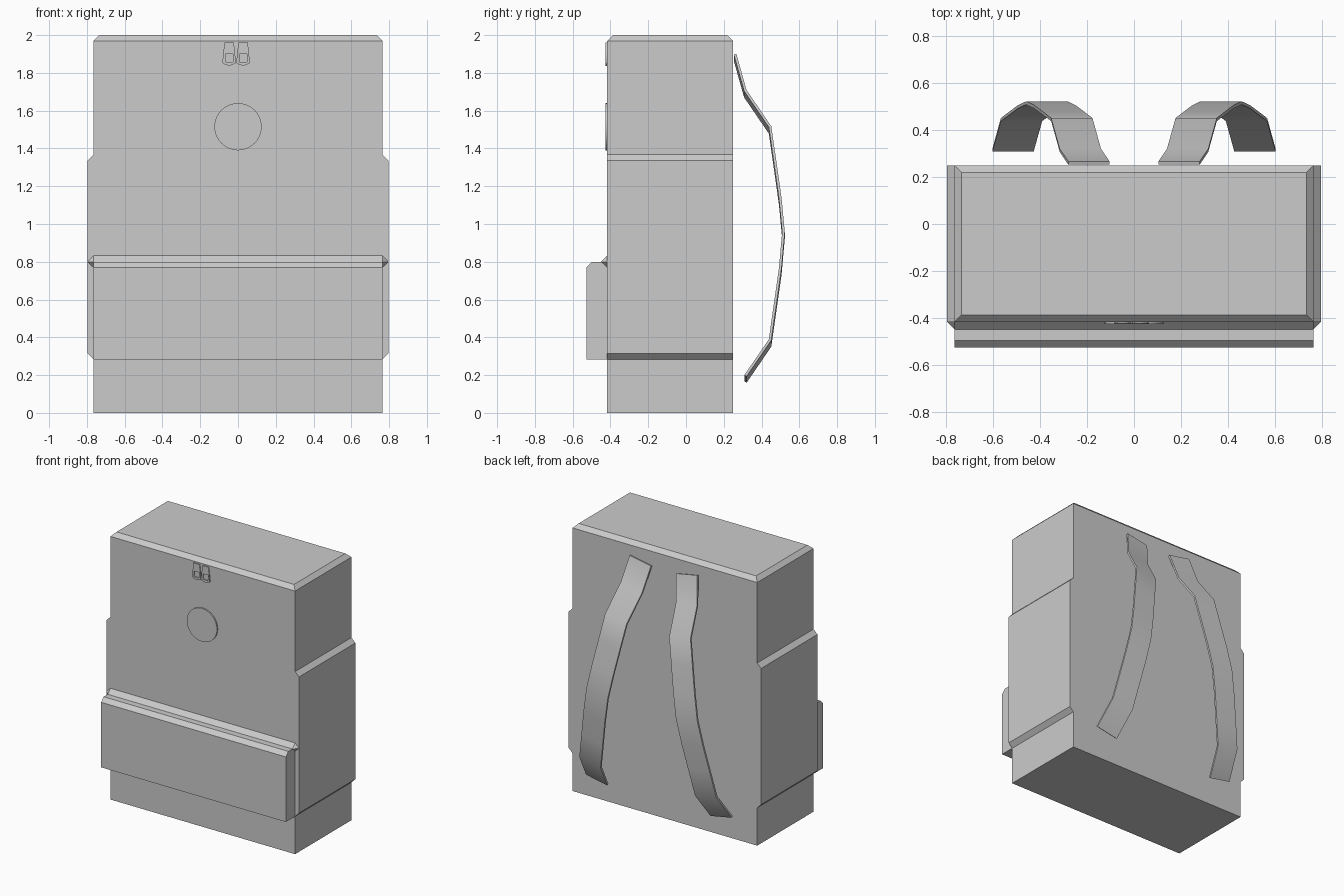
import bpy, bmesh, math
from mathutils import Vector

if "Cube" in bpy.data.objects:
    bpy.data.objects.remove(bpy.data.objects["Cube"])


def finish(name, bm):
    bmesh.ops.recalc_face_normals(bm, faces=bm.faces)
    me = bpy.data.meshes.new(name)
    bm.to_mesh(me)
    bm.free()
    ob = bpy.data.objects.new(name, me)
    bpy.context.scene.collection.objects.link(ob)
    return ob


def loft(name, rings):
    """Closed solid through a list of equal-length vertex rings."""
    bm = bmesh.new()
    vs = [[bm.verts.new(p) for p in r] for r in rings]
    n = len(rings[0])
    for a, b in zip(vs, vs[1:]):
        for i in range(n):
            j = (i + 1) % n
            bm.faces.new((a[i], a[j], b[j], b[i]))
    bm.faces.new(vs[0])
    bm.faces.new(vs[-1])
    return finish(name, bm)


W, F, B, C = 0.765, -0.417, 0.25, 0.03   # half width, front, back, chamfer


def rect(z, d=0):
    return [(-W + d, F + d, z), (W - d, F + d, z), (W - d, B - d, z), (-W + d, B - d, z)]


# Main bag body with chamfered top rim
loft("bag_body", [rect(0), rect(2 - C), rect(2, C)])

# Side pockets: chamfered slabs over the full depth
for s, side in ((1, "right"), (-1, "left")):
    prof = [(W, 0.283), (0.797, 0.315), (0.797, 1.335), (W, 1.367)]
    loft("side_pocket_" + side, [[(s * x, y, z) for x, z in prof] for y in (F, B)])

# Front pocket with chamfered top edge
prof = [(F, 0.283), (-0.527, 0.283), (-0.527, 0.77), (-0.497, 0.80), (F, 0.80)]
loft("front_pocket", [[(x, y, z) for y, z in prof] for x in (-W, W)])

# Ridge above the pocket, ending in small points
bm = bmesh.new()
ends = []
for s in (-1, 1):
    tri = [bm.verts.new((s * W, y, z)) for y, z in ((F, 0.833), (-0.449, 0.80), (F, 0.77))]
    tip = bm.verts.new((s * 0.797, F, 0.80))
    for i in range(3):
        bm.faces.new((tri[i], tri[(i + 1) % 3], tip))
    ends.append(tri)
for i in range(3):
    j = (i + 1) % 3
    bm.faces.new((ends[0][i], ends[0][j], ends[1][j], ends[1][i]))
finish("pocket_ridge", bm)

# Round badge
bpy.ops.mesh.primitive_cylinder_add(vertices=32, radius=0.125, depth=0.02,
                                    location=(0, F, 1.515), rotation=(math.pi / 2, 0, 0))
bpy.context.object.name = "round_badge"
bpy.ops.object.shade_smooth_by_angle()

# Pair of zip pulls with square holes
outer = [(-0.025, 0.06), (0.025, 0.06), (0.036, -0.045), (0.03, -0.052),
         (0, -0.063), (-0.03, -0.052), (-0.036, -0.045)]
hole = [(-0.02, -0.042), (-0.02, 0.0), (0.02, 0.0), (0.02, -0.042)]
for x, side in ((-0.047, "left"), (0.027, "right")):
    cu = bpy.data.curves.new("zip_pull_" + side, "CURVE")
    cu.dimensions, cu.fill_mode, cu.extrude = "2D", "BOTH", 0.005
    for pts in (outer, hole):
        sp = cu.splines.new("POLY")
        sp.points.add(len(pts) - 1)
        for p, (u, v) in zip(sp.points, pts):
            p.co = (u, v, 0, 1)
        sp.use_cyclic_u = True
    ob = bpy.data.objects.new("zip_pull_" + side, cu)
    ob.location = (x, F - 0.003, 1.90)
    ob.rotation_euler.x = math.pi / 2
    bpy.context.scene.collection.objects.link(ob)

# Shoulder straps: bowed bands slanting outwards towards the bottom
path = [(0.26, 1.882), (0.314, 1.69), (0.445, 1.498), (0.472, 1.31), (0.499, 1.12),
        (0.516, 0.94), (0.499, 0.75), (0.472, 0.56), (0.445, 0.37), (0.315, 0.18)]
slope = 0.19
across = Vector((1, 0, slope)) * 0.088
for s, side in ((1, "right"), (-1, "left")):
    rings = []
    for i, (y, z) in enumerate(path):
        a, b = path[max(i - 1, 0)], path[min(i + 1, len(path) - 1)]
        n = Vector((0, a[1] - b[1], b[0] - a[0])).normalized() * 0.007
        c = Vector((0.192 + (1.882 - z) * slope, y, z))
        ring = [c - across - n, c + across - n, c + across + n, c - across + n]
        rings.append([(s * p.x, p.y, p.z) for p in ring])
    ob = loft("shoulder_strap_" + side, rings)
    bpy.ops.object.select_all(action="DESELECT")
    ob.select_set(True)
    bpy.context.view_layer.objects.active = ob
    bpy.ops.object.shade_smooth_by_angle()
